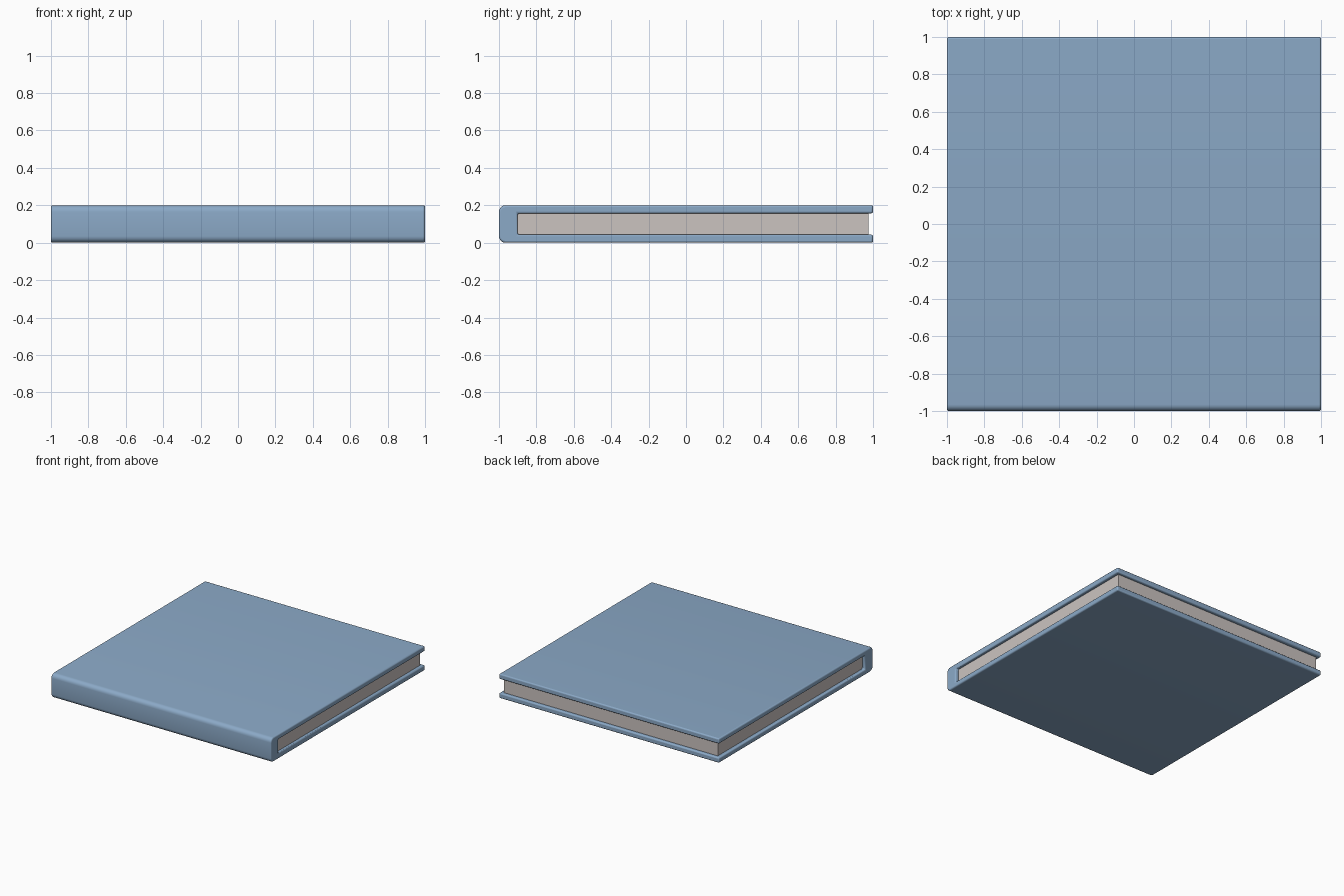
import bpy, bmesh, math

if "Cube" in bpy.data.objects:
    bpy.data.objects.remove(bpy.data.objects["Cube"])


def material(name, rgb):
    m = bpy.data.materials.new(name)
    m.diffuse_color = (*rgb, 1)
    m.use_nodes = True
    m.node_tree.nodes["Principled BSDF"].inputs["Base Color"].default_value = m.diffuse_color
    return m


blue = material("cover blue", (0.26, 0.40, 0.575))
paper = material("paper", (0.60, 0.55, 0.53))


def extrude_x(name, profile, half, mat, bevel=0):
    """Extrude a (y, z) outline symmetrically along x."""
    bm = bmesh.new()
    face = bm.faces.new([bm.verts.new((-half, y, z)) for y, z in profile])
    res = bmesh.ops.extrude_face_region(bm, geom=[face])
    verts = [v for v in res["geom"] if isinstance(v, bmesh.types.BMVert)]
    bmesh.ops.translate(bm, vec=(2 * half, 0, 0), verts=verts)
    bmesh.ops.recalc_face_normals(bm, faces=bm.faces[:])
    me = bpy.data.meshes.new(name)
    bm.to_mesh(me)
    bm.free()
    me.materials.append(mat)
    ob = bpy.data.objects.new(name, me)
    bpy.context.collection.objects.link(ob)
    if bevel:
        mod = ob.modifiers.new("soft edges", "BEVEL")
        mod.width = bevel
        mod.segments = 3
        mod.limit_method = "ANGLE"
        mod.angle_limit = math.radians(45)
    bpy.ops.object.select_all(action="DESELECT")
    bpy.context.view_layer.objects.active = ob
    ob.select_set(True)
    bpy.ops.object.shade_smooth_by_angle(angle=math.radians(40))
    return ob


def arc(cy, cz, r, start, end, n=5):
    return [(cy + r * math.cos(math.radians(start + (end - start) * i / n)),
             cz + r * math.sin(math.radians(start + (end - start) * i / n)))
            for i in range(n + 1)]


# Cover: one C-shaped outline with a rounded spine
H, T, R = 0.2, 0.043, 0.035
outline = [(1, H), *arc(-1 + R, H - R, R, 90, 180), *arc(-1 + R, R, R, 180, 270),
           (1, 0), (1, T), (-0.9, T), (-0.9, H - T), (1, H - T)]
extrude_x("cover", outline, 1.0, blue, 0.01)

# Page block, slightly inset from the cover on three sides
pages = [(-0.91, T - 0.005), (0.975, T - 0.005), (0.975, H - T + 0.005), (-0.91, H - T + 0.005)]
extrude_x("pages", pages, 0.972, paper)
